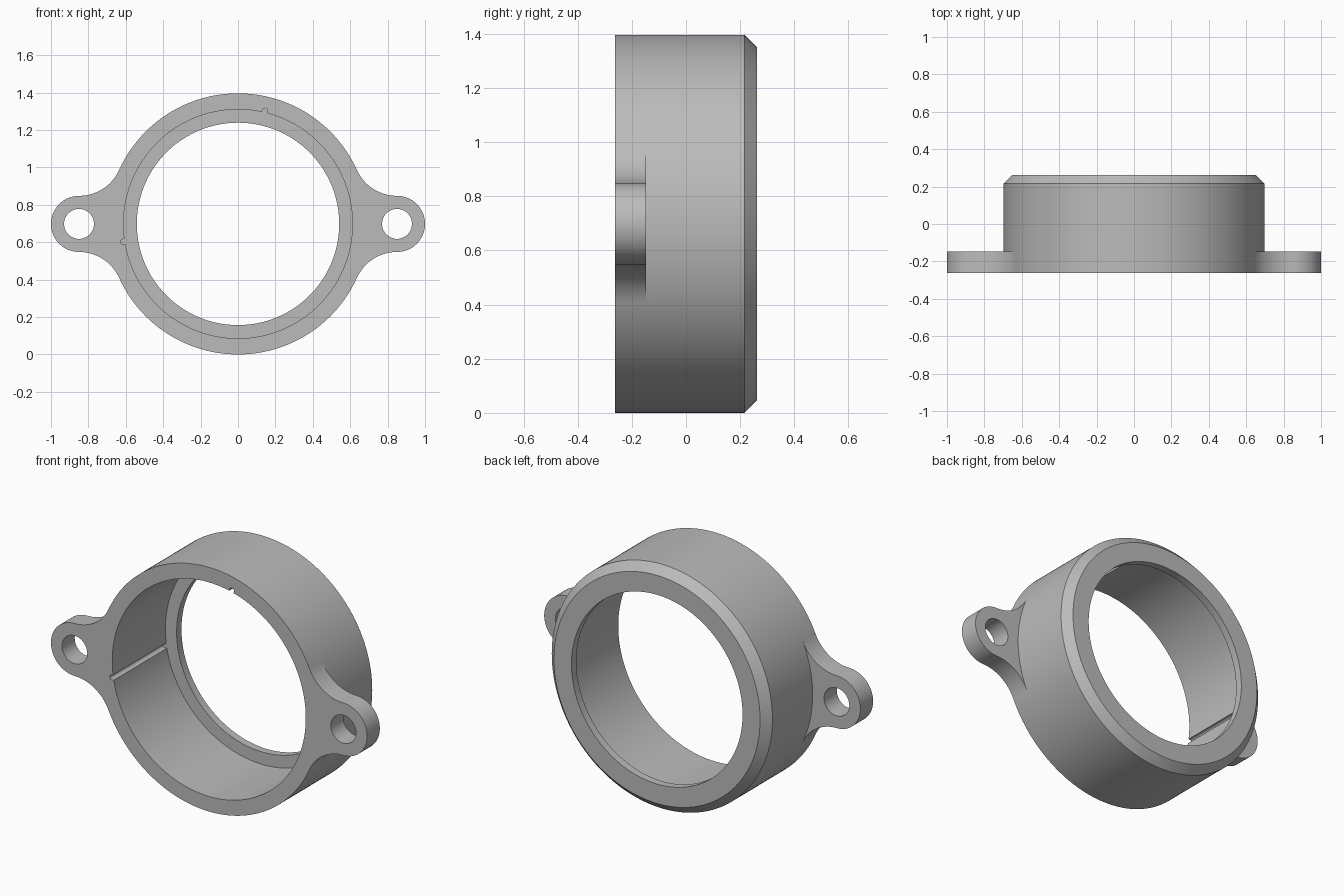
import bpy, bmesh
from math import sin, cos, pi, atan2, radians
from mathutils import Matrix, Vector

cube = bpy.data.objects.get("Cube")
if cube:
    bpy.data.objects.remove(cube)

R = 0.698            # outer radius, also height of the axis
BORE, LIP = 0.612, 0.541
FRONT, BACK = -0.262, 0.262
CHAMFER = 0.046
LIP_Y = BACK - 0.044
EAR_BACK = -0.147
EAR_X, EAR_R, HOLE_R = 0.85, 0.15, 0.08
FILLET = 0.235

metal = bpy.data.materials.new("grey metal")
metal.use_nodes = True
grey = (0.5, 0.5, 0.5, 1)
metal.diffuse_color = grey
metal.node_tree.nodes["Principled BSDF"].inputs["Base Color"].default_value = grey


def make_object(name, bm):
    bmesh.ops.recalc_face_normals(bm, faces=bm.faces)
    mesh = bpy.data.meshes.new(name)
    bm.to_mesh(mesh)
    bm.free()
    mesh.materials.append(metal)
    obj = bpy.data.objects.new(name, mesh)
    bpy.context.collection.objects.link(obj)
    return obj


def arc(cx, cz, r, start, end, steps):
    """Points on an arc, angles in radians."""
    angles = [start + (end - start) * i / steps for i in range(steps + 1)]
    return [(cx + r * cos(a), cz + r * sin(a)) for a in angles]


def prism(name, outline, y0, y1):
    """Extrude an outline, measured from the ring axis, along y."""
    bm = bmesh.new()
    face = bm.faces.new([bm.verts.new((x, y0, z + R)) for x, z in outline])
    grown = bmesh.ops.extrude_face_region(bm, geom=[face])["geom"]
    verts = [v for v in grown if isinstance(v, bmesh.types.BMVert)]
    bmesh.ops.translate(bm, verts=verts, vec=(0, y1 - y0, 0))
    return make_object(name, bm)


def lathe(name, profile, steps):
    """Revolve a closed (radius, y) profile round the ring axis."""
    bm = bmesh.new()
    loops = []
    for i in range(steps):
        a = 2 * pi * i / steps
        loops.append([bm.verts.new((r * cos(a), y, R + r * sin(a))) for r, y in profile])
    n = len(profile)
    for i in range(steps):
        p, q = loops[i], loops[(i + 1) % steps]
        for j in range(n):
            k = (j + 1) % n
            bm.faces.new((p[j], p[k], q[k], q[j]))
    return make_object(name, bm)


def combine(target, tool, operation):
    mod = target.modifiers.new(operation.lower(), "BOOLEAN")
    mod.operation, mod.solver, mod.object = operation, "EXACT", tool
    bpy.context.view_layer.objects.active = target
    bpy.ops.object.modifier_apply(modifier=mod.name)
    bpy.data.objects.remove(tool)


# Ring with a chamfered back edge and an inner lip
ring = lathe("mounting_ring", [
    (BORE, FRONT), (R, FRONT), (R, BACK - CHAMFER), (R - CHAMFER, BACK),
    (LIP, BACK), (LIP, LIP_Y), (BORE, LIP_Y)], 192)

# Ear outline: fillet, rounded end, fillet, then back inside the ring wall
fz = EAR_R + FILLET
lean = atan2(fz, EAR_X)
upper = arc(EAR_X, fz, FILLET, pi + lean, 1.5 * pi, 20)
tip = arc(EAR_X, 0, EAR_R, pi / 2, -pi / 2, 40)[1:-1]
lower = [(x, -z) for x, z in reversed(upper)]
inner = arc(0, 0, 0.655, -lean, lean, 16)
ear = upper + tip + lower + inner

for side, word in ((1, "left"), (-1, "right")):
    combine(ring, prism(word + "_ear", [(side * x, z) for x, z in ear],
                        FRONT, EAR_BACK), "UNION")
for side in (1, -1):
    combine(ring, prism("screw_hole", arc(side * EAR_X, 0, HOLE_R, 0, 2 * pi, 48)[:-1],
                        FRONT - 0.1, EAR_BACK + 0.1), "DIFFERENCE")

# Two narrow round-bottomed grooves along the bore
slot = [(0.595, -0.0145)] + arc(0.621, 0, 0.0145, -pi / 2, pi / 2, 12) + [(0.595, 0.0145)]
for degrees in (76.6, 188.9):
    turn = Matrix.Rotation(radians(degrees), 2)
    outline = [tuple(turn @ Vector(p)) for p in slot]
    combine(ring, prism("groove", outline, FRONT - 0.1, LIP_Y), "DIFFERENCE")

# Smooth curved walls, sharp rims
bpy.ops.object.select_all(action="DESELECT")
ring.select_set(True)
bpy.context.view_layer.objects.active = ring
bpy.ops.object.shade_smooth_by_angle(angle=radians(30))
